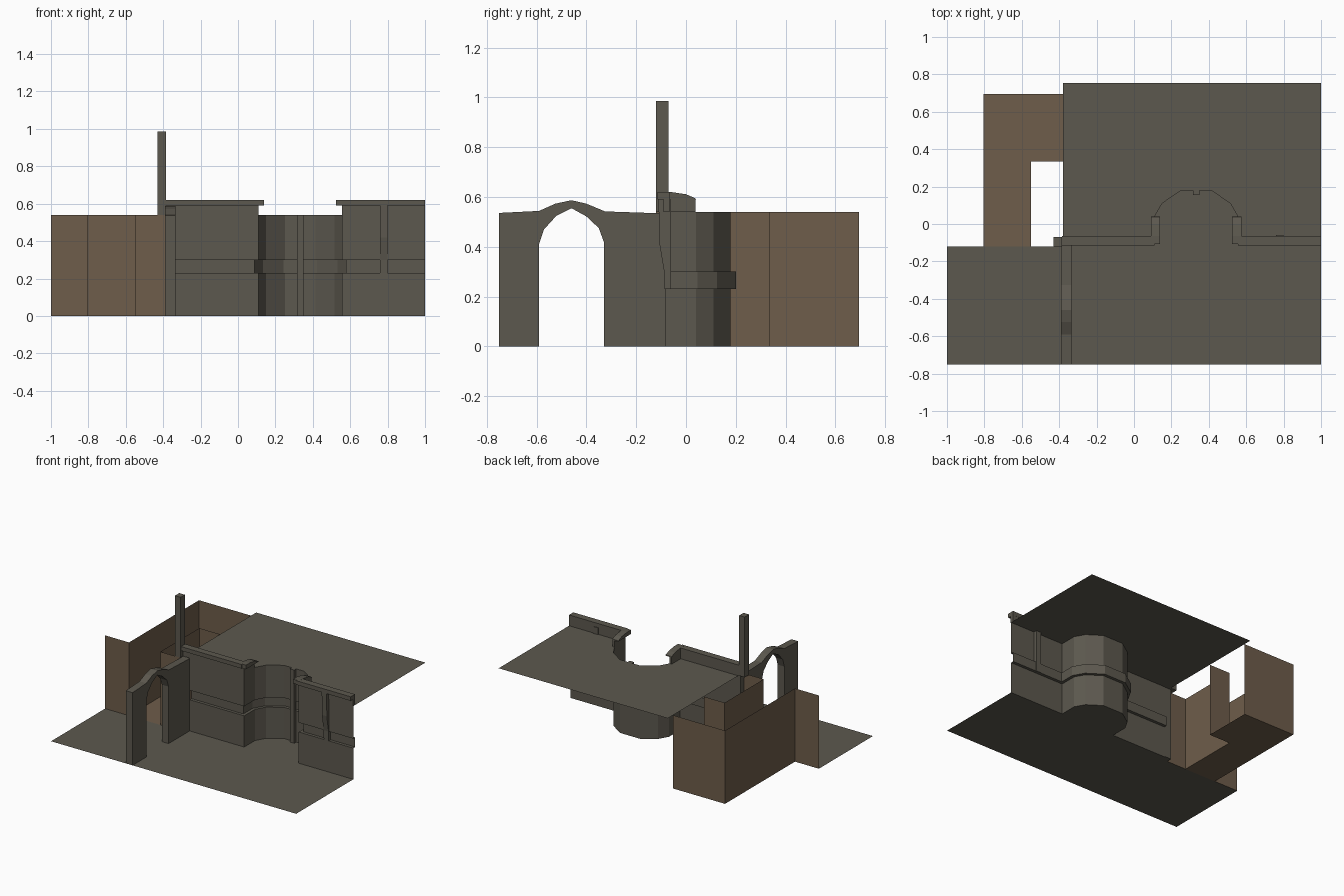
import bpy
from mathutils import Vector

if "Cube" in bpy.data.objects:
    bpy.data.objects.remove(bpy.data.objects["Cube"])


def material(name, rgb):
    m = bpy.data.materials.new(name)
    m.diffuse_color = (*rgb, 1)
    m.use_nodes = True
    m.node_tree.nodes["Principled BSDF"].inputs["Base Color"].default_value = m.diffuse_color
    return m


STONE = material("grey stone", (0.107, 0.098, 0.077))
BROWN = material("brown plaster", (0.156, 0.109, 0.069))


def mesh(name, verts, faces, mat):
    me = bpy.data.meshes.new(name)
    me.from_pydata(verts, [], faces)
    me.materials.append(mat)
    ob = bpy.data.objects.new(name, me)
    bpy.context.collection.objects.link(ob)
    return ob


def sheet(name, pts, z, mat):
    """Flat floor; points run counter-clockwise seen from above."""
    return mesh(name, [(x, y, z) for x, y in pts], [tuple(range(len(pts)))], mat)


def box(name, x0, x1, y0, y1, z0, z1, mat):
    return extrude_x(name, [(y0, z0), (y1, z0), (y1, z1), (y0, z1)], x0, x1, mat)


def extrude_x(name, prof, x0, x1, mat):
    """Solid from a counter-clockwise (y, z) profile pushed along x."""
    n = len(prof)
    v = [(x, y, z) for x in (x0, x1) for y, z in prof]
    f = [(i, i + n, (i + 1) % n + n, (i + 1) % n)[::-1] for i in range(n)]
    f += [tuple(range(n))[::-1], tuple(range(n, 2 * n))]
    return mesh(name, v, f, mat)


def offset(path, d):
    """Shift an open path to its left with mitred corners."""
    pts = [Vector(p) for p in path]
    norms = []
    for a, b in zip(pts, pts[1:]):
        t = (b - a).normalized()
        norms.append(Vector((-t.y, t.x)))
    out = []
    for i, p in enumerate(pts):
        n0 = norms[max(i - 1, 0)]
        n1 = norms[min(i, len(norms) - 1)]
        out.append(p + (n0 + n1) * d / (1 + n0.dot(n1)))
    return out


def wall(name, path, levels, mat):
    """Sheet wall along a path; levels are (setback, height) pairs."""
    n = len(path)
    v = [(p[0], p[1], z) for d, z in levels for p in offset(path, d)]
    f = [(r * n + i, r * n + i + 1, (r + 1) * n + i + 1, (r + 1) * n + i)
         for r in range(len(levels) - 1) for i in range(n - 1)]
    return mesh(name, v, f, mat)


H = 0.54          # upper floor height
CX = 0.3325       # centre line of the alcove


def mirror_x(x):
    return 2 * CX - x


# Path of the retaining wall, mirrored around the alcove
half = [(0.11, -0.085), (0.11, 0.04), (0.15, 0.11), (0.25, 0.178)]
alcove = half + [(mirror_x(x), y) for x, y in reversed(half)]
path = [(-0.335, -0.085)] + alcove + [(1, -0.085)]

# Retaining wall with a recessed band
wall("retaining_wall", path,
     [(0, 0), (0, 0.23), (0.022, 0.23), (0.022, 0.3), (0, 0.3), (0, H)], STONE)
box("alcove_pilaster", 0.315, 0.35, 0.155, 0.178, 0, H, STONE)

# Floors
sheet("lower_floor", [(-0.335, -0.75), (1, -0.75)] + path[::-1], 0, STONE)
sheet("left_floor", [(-1, -0.75), (-0.39, -0.75), (-0.39, -0.12), (-1, -0.12)], 0, STONE)
sheet("arch_threshold", [(-0.39, -0.59), (-0.335, -0.59), (-0.335, -0.33), (-0.39, -0.33)], 0, STONE)
sheet("upper_floor", [(-0.38, -0.085)] + path + [(1, 0.755), (-0.38, 0.755)], H, STONE)

# Parapets with caps, and cap ends that return into the alcove
for side, far, end in (("left", -0.385, 0.11), ("right", 1, mirror_x(0.11))):
    a, b = sorted((far, end))
    box(side + "_parapet", a, b, -0.09, -0.066, H, 0.59, STONE)
    box(side + "_cap", a, b, -0.115, -0.065, 0.59, 0.62, STONE)
    flip = (lambda x: x) if side == "left" else mirror_x
    a, b = sorted((flip(0.09), flip(0.14)))
    extrude_x(side + "_cap_return",
              [(-0.108, 0.59), (0.04, 0.59), (0.037, 0.595), (0.0, 0.611),
               (-0.065, 0.6205), (-0.108, 0.6205)], a, b, STONE)
    a, b = sorted((flip(0.09), flip(0.11)))
    box(side + "_return_wall", a, b, -0.088, 0.038, H, 0.59, STONE)

# Bracket rib on the right wall
extrude_x("wall_rib", [(-0.086, 0.23), (-0.06, 0.23), (-0.06, 0.59), (-0.11, 0.59),
                       (-0.108, 0.42), (-0.088, 0.3)], 0.76, 0.80, STONE)

# Tall post beside the parapet
box("post", -0.43, -0.385, -0.12, -0.07, H, 0.985, STONE)

# Pointed arch wall
extrude_x("arch_wall", [
    (-0.75, 0), (-0.59, 0), (-0.59, 0.41), (-0.57, 0.47), (-0.52, 0.525), (-0.46, 0.555),
    (-0.40, 0.522), (-0.35, 0.475), (-0.33, 0.42), (-0.33, 0), (-0.08, 0), (-0.08, 0.535),
    (-0.12, 0.535), (-0.325, 0.542), (-0.40, 0.573), (-0.46, 0.587), (-0.525, 0.573),
    (-0.59, 0.544), (-0.75, 0.536)], -0.39, -0.335, STONE)

# L-shaped corridor
wall("corridor_outer_wall", [(-1, -0.12), (-0.805, -0.12), (-0.805, 0.695), (-0.38, 0.695)],
     [(0, 0), (0, H)], BROWN)
wall("corridor_inner_wall", [(-0.38, 0.335), (-0.55, 0.335), (-0.55, -0.12), (-0.39, -0.12)],
     [(0, 0), (0, H)], BROWN)
sheet("corridor_floor", [(-0.805, -0.12), (-0.55, -0.12), (-0.55, 0.335), (-0.38, 0.335),
                         (-0.38, 0.695), (-0.805, 0.695)], 0, BROWN)
